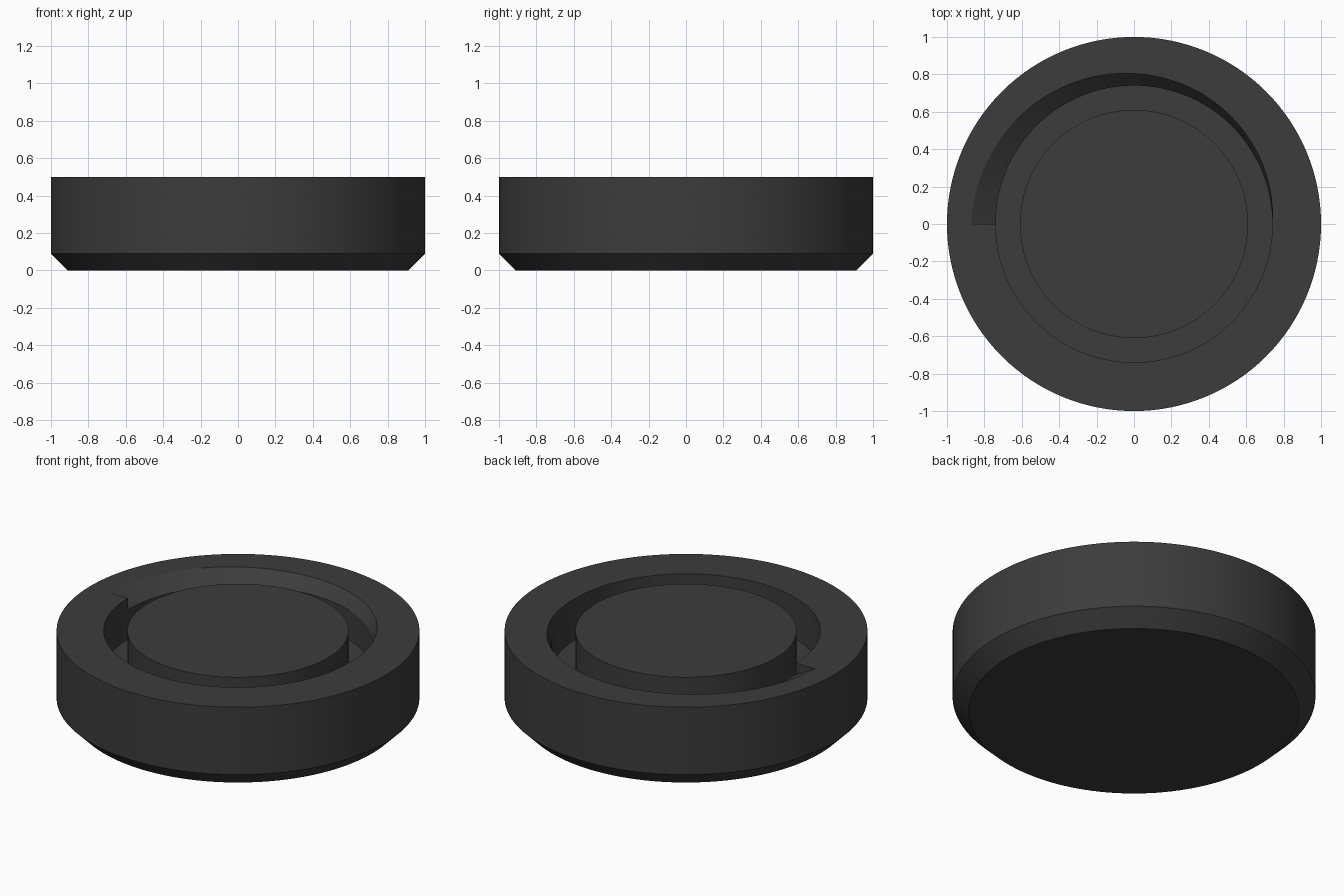
import bpy, bmesh
from math import sin, cos, pi

if "Cube" in bpy.data.objects:
    bpy.data.objects.remove(bpy.data.objects["Cube"])

N = 128            # sides around
TOP, LIP, FLOOR = 0.5, 0.43, 0.25
R_GROOVE, R_POST, FLARE = 0.74, 0.61, 0.13

mat = bpy.data.materials.new("dark_grey")
mat.diffuse_color = (0.045, 0.045, 0.045, 1)
mat.use_nodes = True
mat.node_tree.nodes["Principled BSDF"].inputs["Base Color"].default_value = mat.diffuse_color


def finish(bm, name, smooth):
    bmesh.ops.remove_doubles(bm, verts=bm.verts, dist=1e-5)
    bmesh.ops.recalc_face_normals(bm, faces=bm.faces)
    mesh = bpy.data.meshes.new(name)
    bm.to_mesh(mesh)
    bm.free()
    mesh.materials.append(mat)
    ob = bpy.data.objects.new(name, mesh)
    bpy.context.collection.objects.link(ob)
    bpy.ops.object.select_all(action='DESELECT')
    ob.select_set(True)
    bpy.context.view_layer.objects.active = ob
    bpy.ops.object.shade_smooth_by_angle(angle=smooth)


def column(bm, angle, rim):
    """One radial profile of the dish; rim is the opening radius at the top."""
    profile = [(0.91, 0), (1, 0.09), (1, TOP), (rim, TOP),
               (R_GROOVE, LIP), (R_GROOVE, FLOOR)]
    return [bm.verts.new((r * cos(angle), r * sin(angle), z)) for r, z in profile]


# Dish: chamfered base, round well, rim bevel widening over the back half
bm = bmesh.new()
half = N // 2
back = [column(bm, pi * i / half, R_GROOVE + FLARE * i / half) for i in range(half + 1)]
front = [column(bm, pi + pi * i / half, R_GROOVE) for i in range(half + 1)]
for cols in (back, front):
    for a, b in zip(cols, cols[1:]):
        for k in range(len(a) - 1):
            bm.faces.new((a[k], b[k], b[k + 1], a[k + 1]))
# step where the widening bevel stops
bm.faces.new((back[-1][3], front[0][3], back[-1][4]))
# underside and well floor
loop = back[:-1] + front[:-1]
bm.faces.new([c[0] for c in reversed(loop)])
bm.faces.new([c[-1] for c in loop])
finish(bm, "dish_body", 0.4)

# Centre post, flush with the rim
bm = bmesh.new()
bmesh.ops.create_cone(bm, cap_ends=True, segments=N, radius1=R_POST, radius2=R_POST,
                      depth=TOP - FLOOR)
bmesh.ops.translate(bm, verts=bm.verts, vec=(0, 0, (TOP + FLOOR) / 2))
finish(bm, "centre_post", 0.5)
